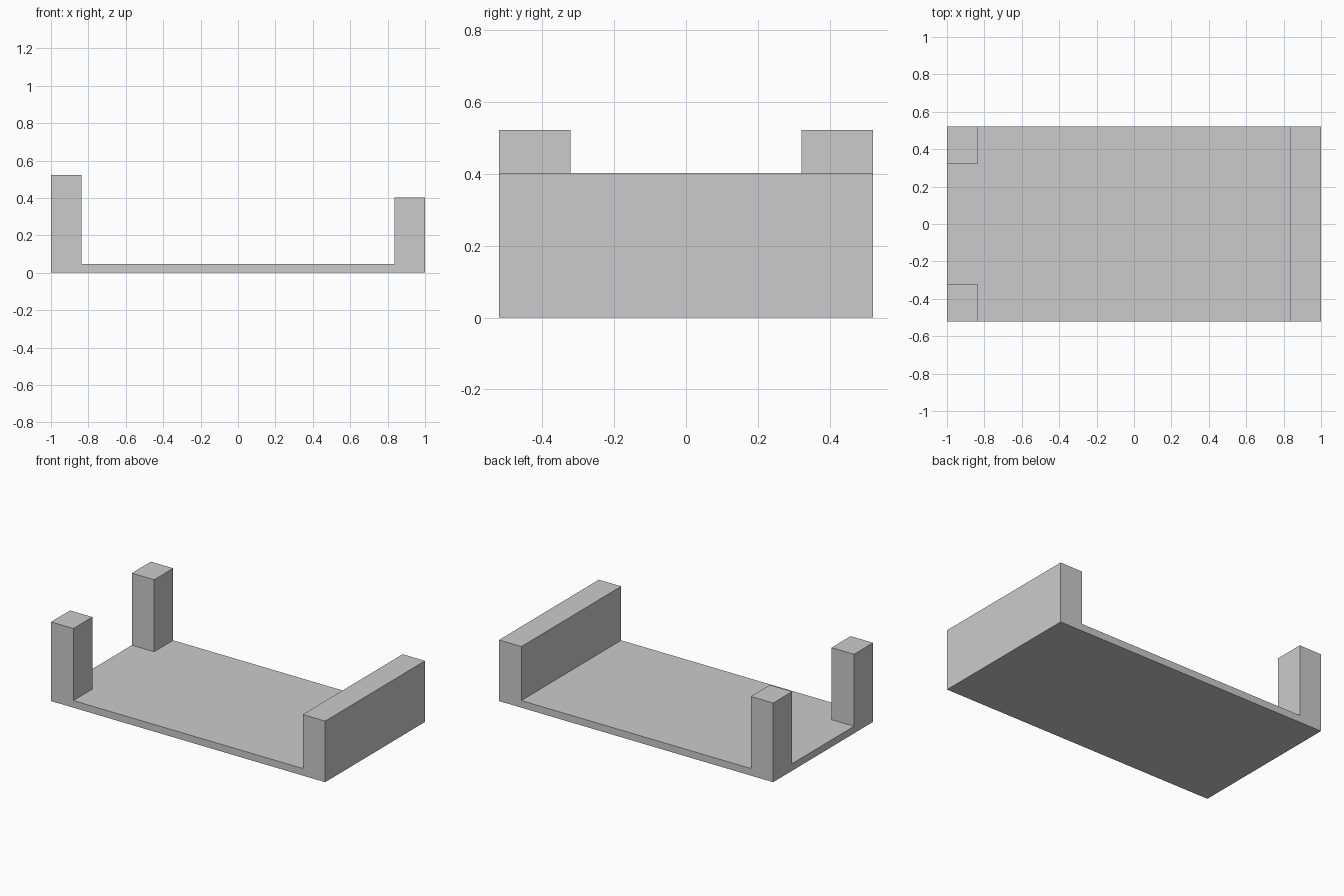
import bpy
import bmesh
from mathutils import Vector

if "Cube" in bpy.data.objects:
    bpy.data.objects.remove(bpy.data.objects["Cube"], do_unlink=True)

HALF_X, HALF_Y = 1.0, 0.52
INNER_X, INNER_Y = 0.837, 0.322
BASE_TOP, WALL_TOP, POST_TOP = 0.047, 0.403, 0.522

grey = bpy.data.materials.new("plain grey")
grey.use_nodes = True
colour = (0.6, 0.6, 0.6, 1)
grey.diffuse_color = colour
grey.node_tree.nodes["Principled BSDF"].inputs["Base Color"].default_value = colour

# Base slab
bm = bmesh.new()
bmesh.ops.create_cube(bm, size=1)
for v in bm.verts:
    v.co = Vector((v.co.x * 2 * HALF_X, v.co.y * 2 * HALF_Y, (v.co.z + 0.5) * BASE_TOP))

# Cut the slab along the inner sides of the wall and posts
for axis, offset in ((Vector((1, 0, 0)), INNER_X), (Vector((0, 1, 0)), INNER_Y)):
    for side in (-1, 1):
        bmesh.ops.bisect_plane(bm, geom=bm.verts[:] + bm.edges[:] + bm.faces[:],
                               plane_co=axis * offset * side, plane_no=axis)


def raise_top(rule, height):
    """Extrude the slab's top faces chosen by the rule up to a height."""
    bm.normal_update()
    faces = [f for f in bm.faces if f.normal.z > 0.9 and rule(f.calc_center_median())]
    result = bmesh.ops.extrude_face_region(bm, geom=faces)
    for v in result["geom"]:
        if isinstance(v, bmesh.types.BMVert):
            v.co.z = height
    bmesh.ops.delete(bm, geom=[f for f in faces if f.is_valid], context="FACES")


# Full-width end wall and two corner posts
raise_top(lambda c: c.x > INNER_X, WALL_TOP)
raise_top(lambda c: c.x < -INNER_X and abs(c.y) > INNER_Y, POST_TOP)

# Merge flat areas into clean faces
bmesh.ops.dissolve_limit(bm, angle_limit=0.01, verts=bm.verts[:], edges=bm.edges[:])
bmesh.ops.recalc_face_normals(bm, faces=bm.faces[:])

mesh = bpy.data.meshes.new("tray_with_wall_and_posts")
bm.to_mesh(mesh)
bm.free()
mesh.materials.append(grey)
tray = bpy.data.objects.new("tray_with_wall_and_posts", mesh)
bpy.context.collection.objects.link(tray)
